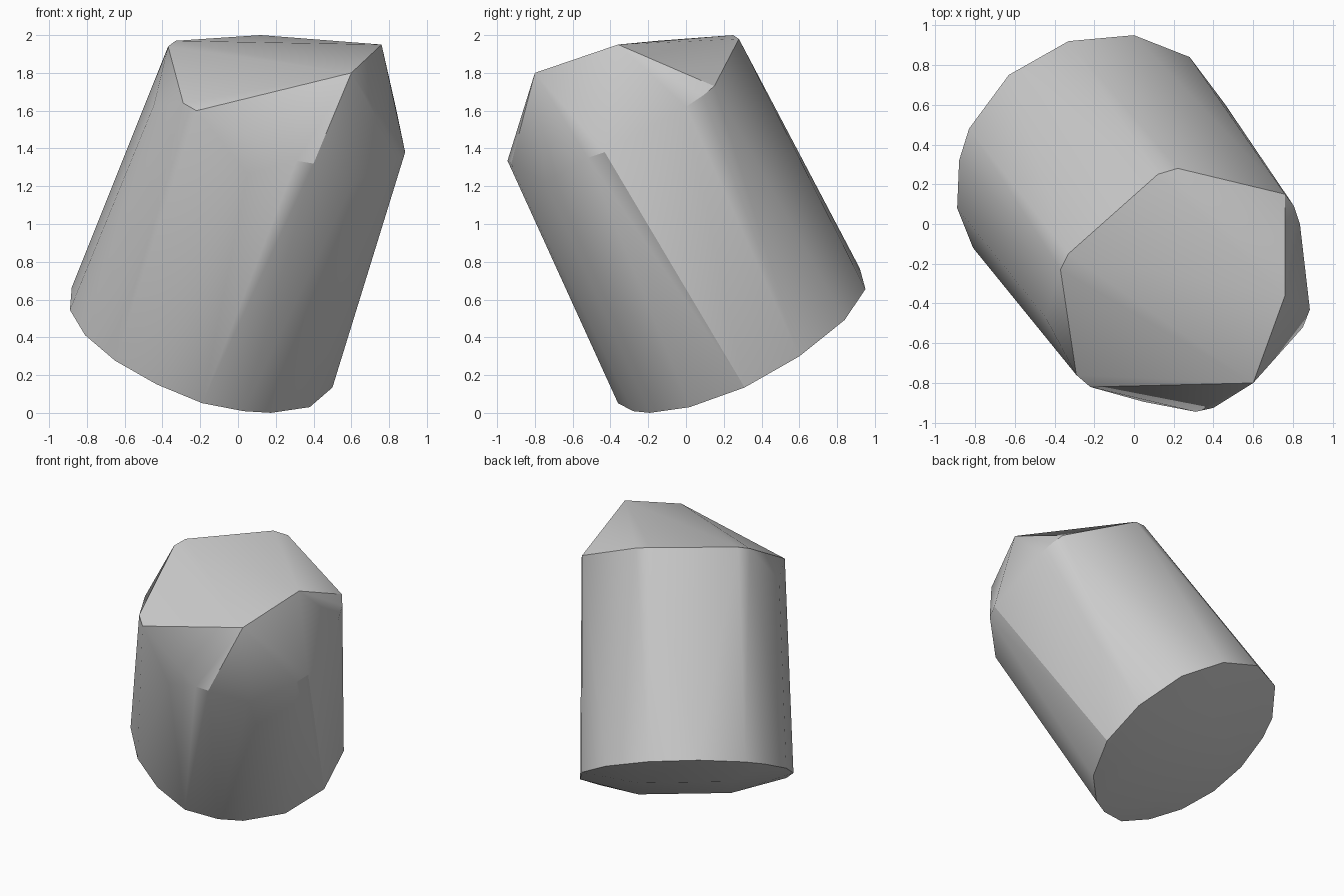
import bpy
import bmesh
import math

default_cube = bpy.data.objects.get("Cube")
if default_cube:
    bpy.data.objects.remove(default_cube, do_unlink=True)


def make_material(name, colour):
    material = bpy.data.materials.new(name)
    material.use_nodes = True
    material.diffuse_color = colour
    material.node_tree.nodes["Principled BSDF"].inputs["Base Color"].default_value = colour
    return material


def on_base(x, y, drop=0):
    """Corner on the tilted base plane, optionally pushed below it."""
    return (x, y, 0.165 + 0.516 * y - 0.381 * x - drop)


# Outline of the tilted base, as ground positions
base_outline = [
    (-.89, .08), (-.88, .32), (-.83, .48), (-.63, .75),
    (-.33, .92), (0, .95), (.28, .84), (.46, .6),
    (.5, .31), (.38, .02), (.175, -.19), (.03, -.28),
    (-.19, -.36), (-.43, -.345), (-.65, -.265), (-.81, -.12),
]

# Shallow swelling in the middle of the base
base_swelling = [(.2, .28), (-.32, -.08), (-.08, .68), (-.6, .32)]

# Shoulder corners where the sides meet the cut facets
shoulder = [
    (.12, .25, 2), (.22, .28, 1.98),
    (-.33, -.15, 1.97), (-.37, -.23, 1.94),
    (-.29, -.76, 1.64), (-.22, -.82, 1.6),
    (.31, -.945, 1.335), (.4, -.925, 1.32),
    (.85, -.52, 1.35), (.885, -.43, 1.38),
    (.835, 0, 1.62), (.805, .09, 1.68), (.76, .15, 1.73),
]

# Lower corners that keep the sides round between the facets
side_corners = [(-.445, -.47, 1.63), (.05, -.895, 1.265), (.61, -.745, 1.22)]

# Two peak corners of the faceted end
peaks = [(.6, -.8, 1.8), (.76, -.36, 1.95)]

# Wrap every corner in one convex solid
corners = [on_base(x, y) for x, y in base_outline]
corners += [on_base(x, y, 0.1) for x, y in base_swelling]
corners += shoulder + side_corners + peaks

bm = bmesh.new()
for corner in corners:
    bm.verts.new(corner)
hull = bmesh.ops.convex_hull(bm, input=bm.verts[:])
unused = [item for item in hull["geom_interior"] if isinstance(item, bmesh.types.BMVert)]
bmesh.ops.delete(bm, geom=unused, context="VERTS")
bmesh.ops.recalc_face_normals(bm, faces=bm.faces[:])

mesh = bpy.data.meshes.new("faceted_stone")
bm.to_mesh(mesh)
bm.free()
stone = bpy.data.objects.new("faceted_stone", mesh)
bpy.context.collection.objects.link(stone)
mesh.materials.append(make_material("plain_grey", (0.6, 0.6, 0.6, 1)))

# Soft sides with crisp edges around the base and facets
bpy.ops.object.select_all(action="DESELECT")
stone.select_set(True)
bpy.context.view_layer.objects.active = stone
bpy.ops.object.shade_smooth_by_angle(angle=math.radians(28))
